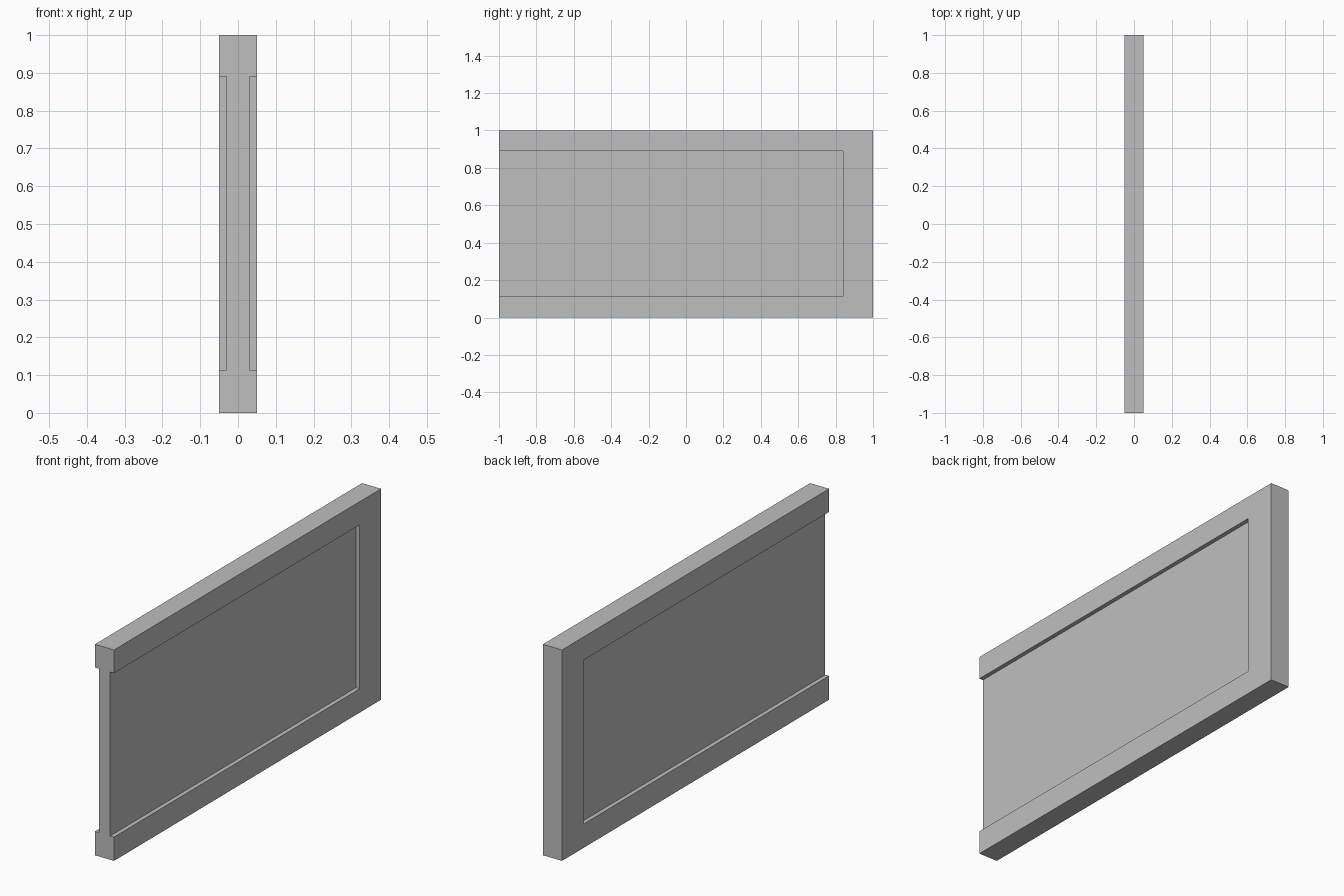
import bpy

default = bpy.data.objects.get("Cube")
if default:
    bpy.data.objects.remove(default, do_unlink=True)

GREY = (0.52, 0.52, 0.52, 1.0)
mat = bpy.data.materials.new("plain_grey")
mat.use_nodes = True
mat.diffuse_color = GREY
mat.node_tree.nodes["Principled BSDF"].inputs["Base Color"].default_value = GREY


def box(name, lo, hi):
    """Axis-aligned box between two corners."""
    centre = [(a + b) / 2 for a, b in zip(lo, hi)]
    bpy.ops.mesh.primitive_cube_add(size=1, location=centre)
    obj = bpy.context.object
    obj.name = name
    obj.scale = [b - a for a, b in zip(lo, hi)]
    bpy.ops.object.transform_apply(location=True, rotation=False, scale=True)
    obj.data.materials.append(mat)
    return obj


HALF, CORE = 0.05, 0.03          # half thickness of frame and of inner panel
LOW, HIGH, END = 0.113, 0.89, 0.84  # edges of the recess

# Slab forming the frame and the inner panel
panel = box("framed_wall_panel", (-HALF, -1, 0), (HALF, 1, 1))

# Shallow recess on each broad side, open at the front end
for side, name in ((-1, "right_recess_cutter"), (1, "left_recess_cutter")):
    xs = sorted((side * CORE, side * HALF * 2))
    cutter = box(name, (xs[0], -1.1, LOW), (xs[1], END, HIGH))
    cutter.hide_render = True
    bpy.context.view_layer.objects.active = panel
    cut = panel.modifiers.new(name, 'BOOLEAN')
    cut.operation = 'DIFFERENCE'
    cut.solver = 'EXACT'
    cut.object = cutter
    bpy.ops.object.modifier_apply(modifier=cut.name)
    bpy.data.objects.remove(cutter, do_unlink=True)
